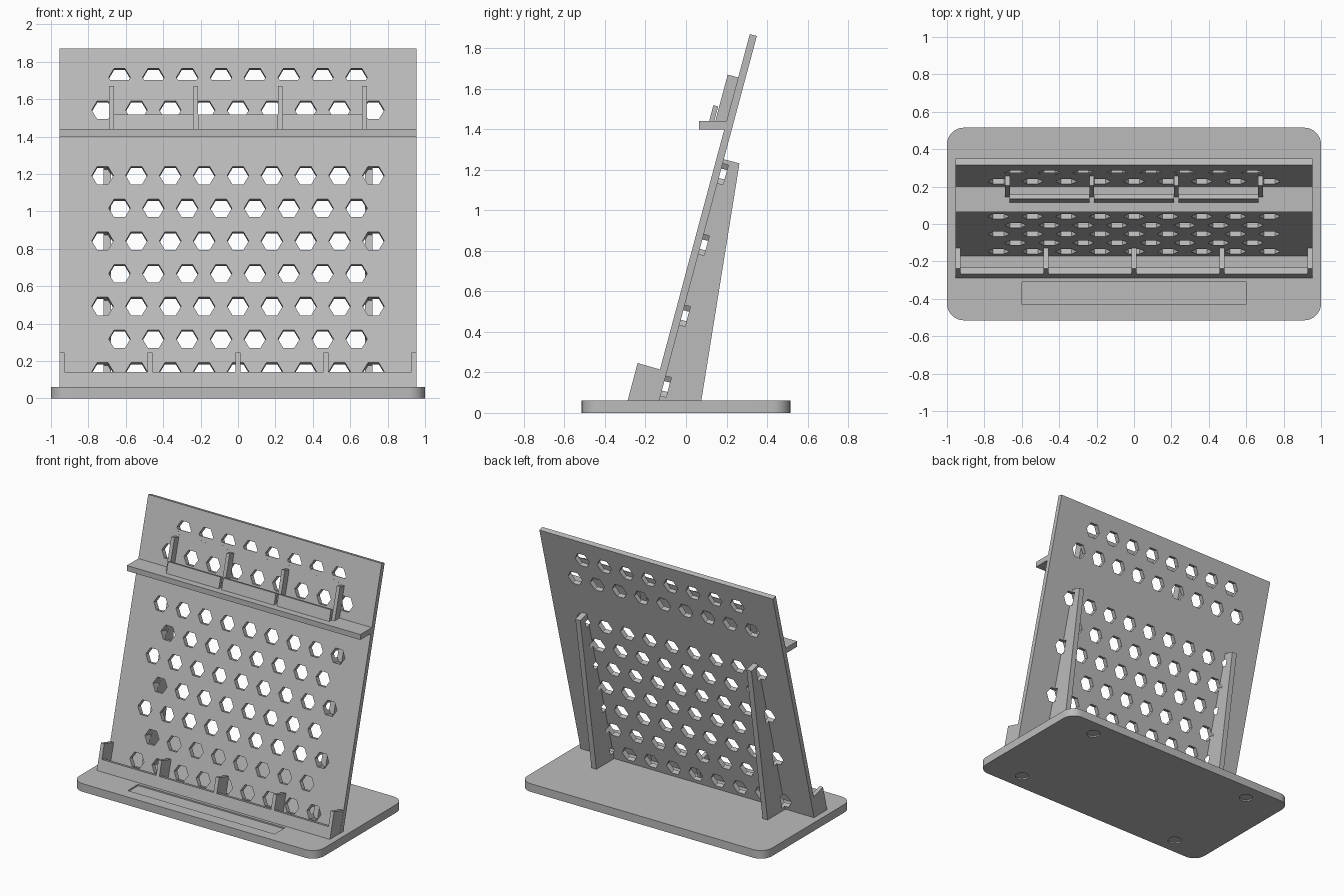
import bpy, bmesh, math
from mathutils import Vector, Matrix

if "Cube" in bpy.data.objects:
    bpy.data.objects.remove(bpy.data.objects["Cube"], do_unlink=True)

LEAN = math.radians(15)
BASE_TOP = 0.06
THICK = 0.036
PITCH = 0.181       # hole spacing, across and up the panel
HOLE_R = 0.058

grey = bpy.data.materials.new("matte_grey")
grey.use_nodes = True
grey.diffuse_color = (0.5, 0.5, 0.5, 1)
grey.node_tree.nodes["Principled BSDF"].inputs["Base Color"].default_value = (0.5, 0.5, 0.5, 1)


def front_y(z):
    """Depth of the leaning panel's front face at height z."""
    return 0.315 - (1.87 - z) * math.tan(LEAN)


def back_y(z):
    return front_y(z) + THICK / math.cos(LEAN)


def make(name, bm):
    bmesh.ops.recalc_face_normals(bm, faces=bm.faces)
    mesh = bpy.data.meshes.new(name)
    bm.to_mesh(mesh)
    bm.free()
    mesh.materials.append(grey)
    obj = bpy.data.objects.new(name, mesh)
    bpy.context.collection.objects.link(obj)
    return obj


def prism(name, profile, x0, x1):
    """Extrude a side profile of (y, z) points from x0 to x1."""
    bm = bmesh.new()
    face = bm.faces.new([bm.verts.new((x0, y, z)) for y, z in profile])
    ext = bmesh.ops.extrude_face_region(bm, geom=[face])
    verts = [v for v in ext["geom"] if isinstance(v, bmesh.types.BMVert)]
    bmesh.ops.translate(bm, vec=(x1 - x0, 0, 0), verts=verts)
    return make(name, bm)


def cut(obj, cutter):
    mod = obj.modifiers.new("cut", "BOOLEAN")
    mod.operation = "DIFFERENCE"
    mod.solver = "EXACT"
    mod.object = cutter
    bpy.context.view_layer.objects.active = obj
    bpy.ops.object.modifier_apply(modifier=mod.name)


def box_into(bm, size, centre):
    mat = Matrix.Translation(centre) @ Matrix.Diagonal((*size, 1))
    return bmesh.ops.create_cube(bm, size=1, matrix=mat)["verts"]


# Base plate with rounded corners
bm = bmesh.new()
box_into(bm, (2, 1.03, BASE_TOP), (0, 0, BASE_TOP / 2))
upright = [e for e in bm.edges if abs(e.verts[0].co.z - e.verts[1].co.z) > 0.01]
bmesh.ops.bevel(bm, geom=upright, offset=0.09, segments=8, profile=0.5, affect="EDGES")
base = make("base_plate", bm)

# Shallow label pocket on top and four round foot pockets underneath
bm = bmesh.new()
box_into(bm, (1.2, 0.12, 0.03), (0, -0.37, BASE_TOP + 0.005))
for sx in (-1, 1):
    for sy in (-1, 1):
        bmesh.ops.create_cone(bm, cap_ends=True, segments=32, radius1=0.047, radius2=0.047,
                              depth=0.03, matrix=Matrix.Translation((sx * 0.7, sy * 0.39, -0.005)))
pockets = make("pocket_cutter", bm)
pockets.hide_render = True
cut(base, pockets)
bpy.data.objects.remove(pockets, do_unlink=True)

# Leaning back panel
top_back = (0.315 + THICK * math.cos(LEAN), 1.87 - THICK * math.sin(LEAN))
low = BASE_TOP - 0.01
panel = prism("back_panel", [(front_y(low), low), (0.315, 1.87), top_back, (back_y(low), low)],
              -0.955, 0.955)

# Rear supports, against the panel's back face
supports = []
for side, x in (("right", -0.7), ("left", 0.7)):
    profile = [(back_y(low) - 0.005, low), (back_y(1.252) - 0.005, 1.253),
               (0.264, 1.232), (0.074, low)]
    supports.append(prism(side + "_rear_support", profile, x - 0.02, x + 0.02))

# Hexagonal holes in staggered rows; the row behind the shelf is left out
bm = bmesh.new()
tilt = Matrix.Rotation(math.pi / 2 - LEAN, 4, "X")
inward = Vector((0, math.cos(LEAN), -math.sin(LEAN)))
for row in range(10):
    if row == 7:
        continue
    count = 9 - row % 2
    z = 0.143 + row * PITCH * math.cos(LEAN)
    for i in range(count):
        x = (i - (count - 1) / 2) * PITCH
        centre = Vector((x, front_y(z), z)) + inward * 0.02
        spin = Matrix.Rotation(math.pi / 2, 4, "Z")
        hexagon = bmesh.ops.create_cone(bm, cap_ends=True, segments=6, radius1=HOLE_R,
                                        radius2=HOLE_R, depth=0.09,
                                        matrix=Matrix.Translation(centre) @ tilt @ spin)
holes = make("hole_cutter", bm)
holes.hide_render = True
for obj in [panel] + supports:
    cut(obj, holes)
bpy.data.objects.remove(holes, do_unlink=True)

# Thin strip closing the lower half of the top row
prism("top_row_strip", [(front_y(z) + d, z) for z, d in
                        ((1.66, 0.0005), (1.703, 0.0005), (1.703, 0.005), (1.66, 0.005))], -0.71, 0.71)

# Upper shelf
prism("upper_shelf", [(0.065, 1.4), (0.065, 1.44), (back_y(1.44) - 0.02, 1.44),
                      (back_y(1.4) - 0.02, 1.4)], -0.955, 0.955)

# Upper dividers with a leaning lip between each pair
upper_x = [-0.677, -0.226, 0.226, 0.677]
for i, x in enumerate(upper_x):
    prism(f"upper_divider_{i + 1}", [(0.143, 1.435), (0.206, 1.67), (0.262, 1.655),
                                     (front_y(1.435) + 0.01, 1.435)], x - 0.013, x + 0.013)
for i, (a, b) in enumerate(zip(upper_x, upper_x[1:])):
    prism(f"upper_lip_{i + 1}", [(0.113, 1.435), (0.135, 1.519), (0.159, 1.513), (0.138, 1.435)],
          a + 0.011, b - 0.011)

# Lower dividers and the long front lip
for i in range(5):
    x = (i - 2) * 0.47
    prism(f"lower_divider_{i + 1}", [(-0.291, low), (-0.239, 0.246), (front_y(0.213) + 0.005, 0.213),
                                     (front_y(low) + 0.005, low)], x - 0.0135, x + 0.0135)
prism("lower_lip", [(-0.291, low), (-0.267, 0.14), (-0.232, 0.131), (-0.254, low)], -0.94, 0.94)

# Smooth only the rounded corners and pockets
bpy.ops.object.select_all(action="DESELECT")
base.select_set(True)
bpy.context.view_layer.objects.active = base
bpy.ops.object.shade_smooth_by_angle(angle=math.radians(30))
